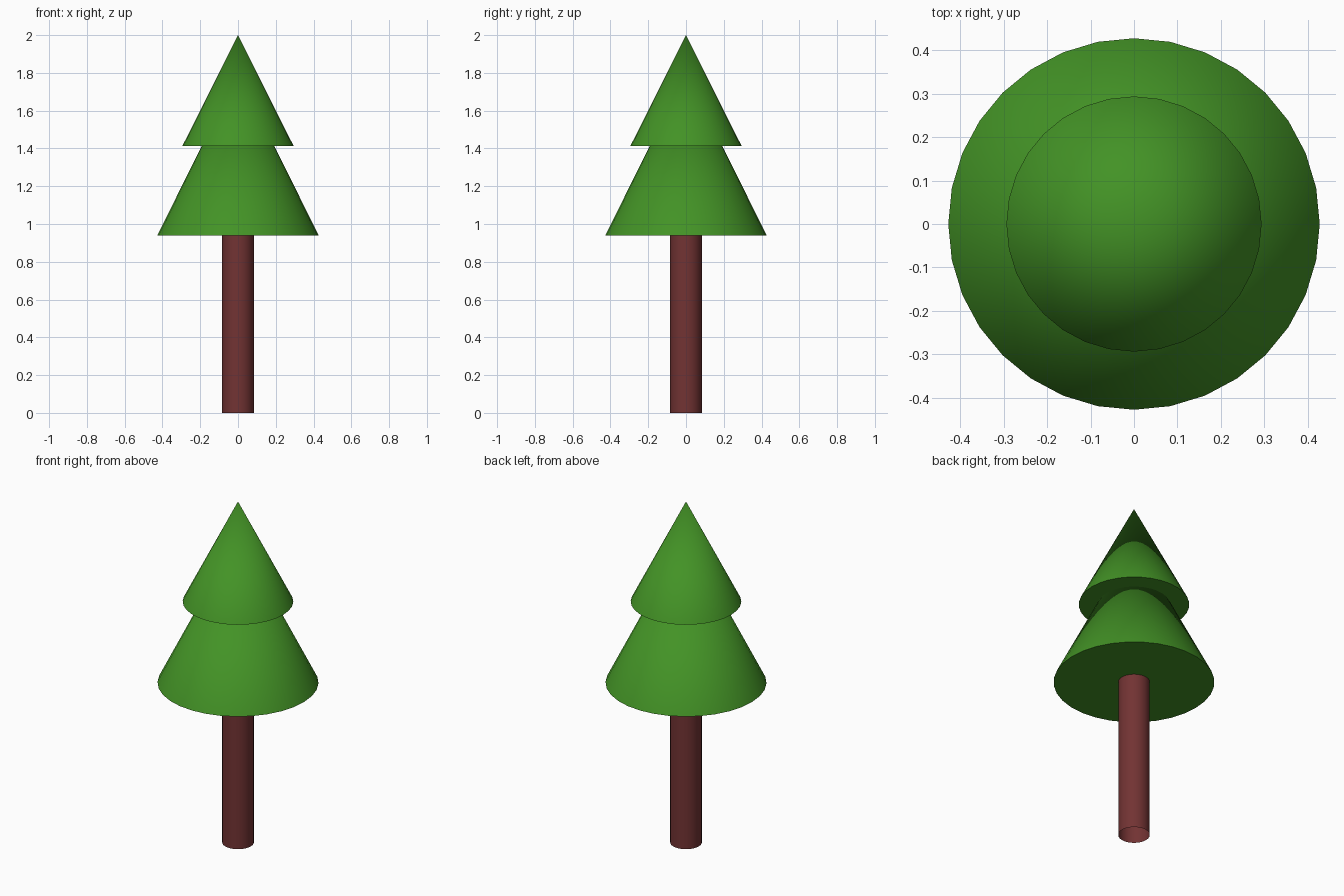
import bpy
import math

cube = bpy.data.objects.get("Cube")
if cube:
    bpy.data.objects.remove(cube, do_unlink=True)


def make_material(name, color):
    mat = bpy.data.materials.new(name)
    mat.use_nodes = True
    mat.diffuse_color = color
    mat.node_tree.nodes["Principled BSDF"].inputs["Base Color"].default_value = color
    return mat


def finish(name, mat):
    obj = bpy.context.object
    obj.name = name
    obj.data.materials.append(mat)
    bpy.ops.object.shade_smooth_by_angle(angle=math.radians(40))
    return obj


def foliage_cone(name, radius, bottom, top, mat):
    bpy.ops.mesh.primitive_cone_add(vertices=32, radius1=radius, radius2=0,
                                    depth=top - bottom,
                                    location=(0, 0, (bottom + top) / 2))
    return finish(name, mat)


leaf_green = make_material("leaf green", (0.056, 0.29, 0.019, 1))
bark_brown = make_material("bark brown", (0.168, 0.033, 0.033, 1))

# Trunk: an open tube running up to the foliage
trunk_height = 0.94
bpy.ops.mesh.primitive_cylinder_add(vertices=32, radius=0.084, depth=trunk_height,
                                    end_fill_type='NOTHING',
                                    location=(0, 0, trunk_height / 2))
finish("trunk", bark_brown)

# Two overlapping tiers of foliage
foliage_cone("lower_foliage", 0.428, 0.938, 1.8, leaf_green)
foliage_cone("upper_foliage", 0.294, 1.414, 2.0, leaf_green)
